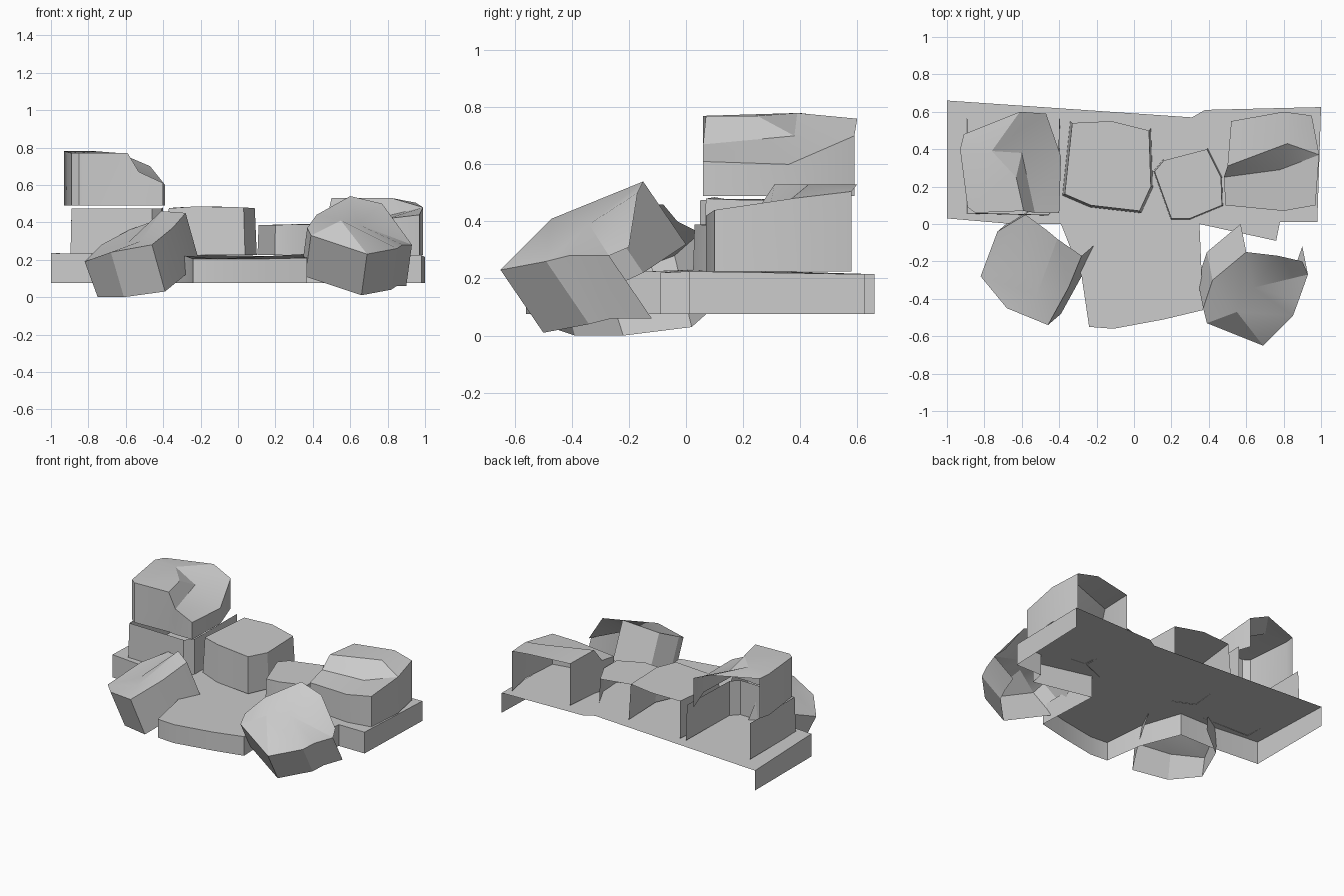
import bpy, bmesh
from math import radians
from mathutils import Vector


def shell(name, top, walls, bottom=None, offset=None, splay=1.0, inner=(), faces=None, angle=25):
    """Open-backed rock: a top surface plus side walls along the first `walls` edges.
    Outline runs back-left, left, front, right, back."""
    bm = bmesh.new()
    n = len(top)
    centre = sum((Vector(p) for p in top), Vector()) / n
    tv = [bm.verts.new(p) for p in list(top) + list(inner)]
    low = []
    for p in top[:walls + 1]:
        q = Vector(p)
        if offset:
            q = q - Vector(offset)
            q.z = max(q.z, 0.0)
        else:
            q = centre + (q - centre) * splay
            q.z = bottom
        low.append(bm.verts.new(q))
    if faces is None:
        faces = [range(n)]
    for f in faces:
        bm.faces.new([tv[i] for i in f])
    for i in range(walls):
        bm.faces.new((tv[i + 1], tv[i], low[i], low[i + 1]))
    bm.verts.index_update()
    me = bpy.data.meshes.new(name)
    bm.to_mesh(me)
    bm.free()
    ob = bpy.data.objects.new(name, me)
    bpy.context.collection.objects.link(ob)
    bpy.ops.object.select_all(action='DESELECT')
    ob.select_set(True)
    bpy.context.view_layer.objects.active = ob
    bpy.ops.object.shade_smooth_by_angle(angle=radians(angle))
    return ob


# Ground slab with the front step
shell("base_slab",
      [(-1, .66, .215), (-1, .03, .235), (-.65, 0, .23), (-.39, 0, .23), (-.28, -.28, .22),
       (-.24, -.55, .205), (-.11, -.56, .205), (.16, -.51, .205), (.37, -.46, .21), (.35, 0, .23),
       (.76, -.09, .22), (.78, .01, .225), (.98, .01, .225), (1, .625, .215),
       (.38, .61, .217), (.31, .57, .217)], 13, bottom=.075)

# Lower left block: walls only, the upper block covers it
shell("lower_left_block",
      [(-.89, .56, .48), (-.89, .06, .475), (-.46, .05, .475), (-.41, .1, .475), (-.4, .56, .48)],
      4, bottom=.23, splay=1.02, faces=[])

# Upper left block with a chipped right side
shell("upper_left_block",
      [(-.91, .48, .77), (-.93, .4, .78), (-.89, .09, .77), (-.85, .06, .77), (-.59, .07, .77),
       (-.53, .06, .67), (-.4, .06, .61), (-.39, .36, .6), (-.47, .59, .7), (-.61, .6, .76)],
      8, bottom=.49,
      inner=[(-.76, .39, .78), (-.63, .25, .77), (-.6, .38, .7)],
      faces=[(0, 1, 10, 9), (1, 2, 3, 10), (3, 4, 11, 10), (4, 5, 12, 11), (11, 12, 10),
             (5, 6, 7, 12), (7, 8, 12), (8, 9, 10, 12)])

# Plain blocks in the middle
shell("centre_block",
      [(-.33, .54, .48), (-.37, .16, .475), (-.23, .1, .485), (.03, .07, .48), (.09, .2, .475),
       (.08, .5, .475), (-.12, .55, .485)], 5, bottom=.225, splay=1.05)
shell("small_block",
      [(.16, .34, .385), (.11, .28, .385), (.2, .03, .385), (.3, .03, .39), (.47, .1, .385),
       (.465, .25, .39), (.39, .4, .39)], 6, bottom=.225, splay=1.03)

# Right block with a stepped top
shell("right_block",
      [(.52, .55, .52), (.5, .31, .53), (.48, .25, .44), (.49, .1, .41), (.8, .07, .42),
       (.97, .1, .44), (.99, .37, .48), (.95, .58, .505), (.8, .6, .53)],
      7, bottom=.225,
      inner=[(.82, .43, .53), (.78, .29, .43)],
      faces=[(0, 1, 9, 8), (9, 6, 7, 8), (1, 2, 10, 9), (2, 3, 4, 10), (4, 5, 6, 10), (10, 6, 9)])

# Tilted boulders in front
shell("front_left_boulder",
      [(-.58, .05, .36), (-.73, -.04, .28), (-.82, -.28, .19), (-.68, -.45, .24), (-.46, -.54, .28),
       (-.35, -.34, .37), (-.28, -.17, .45), (-.41, -.08, .46), (-.47, -.03, .4)],
      6, offset=(-.07, -.06, .25),
      inner=[(-.59, -.26, .29), (-.52, -.38, .3)],
      faces=[(0, 1, 2, 9), (2, 3, 10, 9), (3, 4, 10), (4, 5, 10), (5, 6, 7, 10),
             (7, 8, 9, 10), (8, 0, 9)])
shell("front_right_boulder",
      [(.6, -.15, .54), (.42, -.3, .44), (.37, -.45, .37), (.39, -.53, .33), (.69, -.65, .23),
       (.85, -.49, .26), (.88, -.41, .28), (.93, -.27, .28), (.9, -.2, .31), (.77, -.17, .5)],
      7, offset=(.03, -.15, .22),
      inner=[(.64, -.34, .39), (.55, -.47, .41)],
      faces=[(0, 1, 11, 10), (1, 2, 3, 11), (3, 4, 11), (4, 5, 11), (5, 6, 10, 11),
             (6, 7, 10), (7, 8, 9, 10), (9, 0, 10)])
